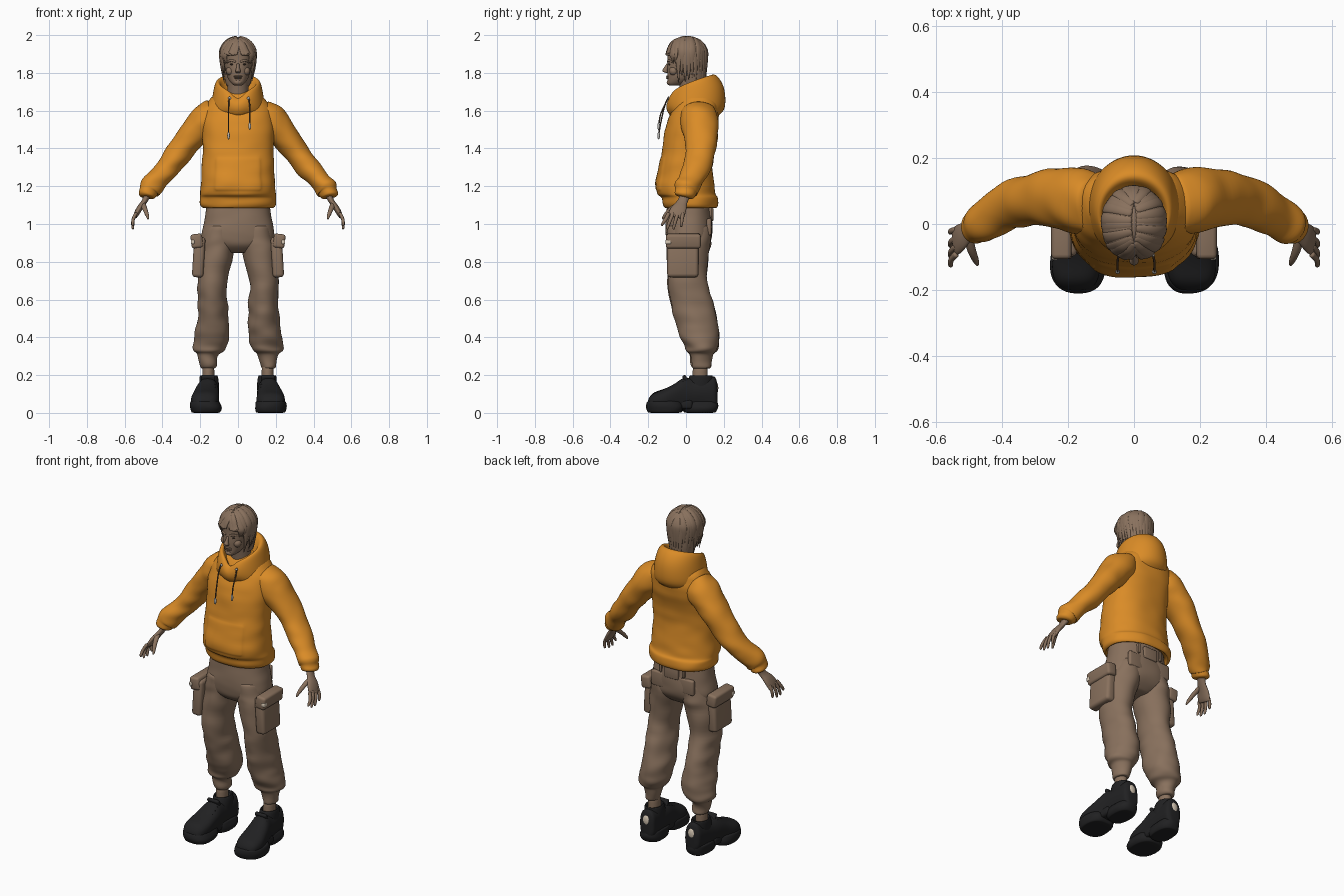
import bpy, bmesh
from math import sin, cos, pi, sqrt
from mathutils import Vector, Matrix, noise

if "Cube" in bpy.data.objects:
    bpy.data.objects.remove(bpy.data.objects["Cube"], do_unlink=True)


def material(name, r, g, b):
    m = bpy.data.materials.new(name)
    m.diffuse_color = (r, g, b, 1)
    m.use_nodes = True
    m.node_tree.nodes["Principled BSDF"].inputs["Base Color"].default_value = (r, g, b, 1)
    return m


brown = material("warm brown", .25, .165, .11)
orange = material("hoodie orange", .7, .26, .02)
black = material("shoe black", .015, .015, .016)
cream = material("cream", .68, .58, .46)
cord_brown = material("cord brown", .1, .06, .035)
metal = material("pale metal", .5, .48, .45)
dark = material("dark brown", .05, .032, .022)
X, Y, Z = Vector((1, 0, 0)), Vector((0, 1, 0)), Vector((0, 0, 1))


def finish(bm, name, mat, subdiv=1):
    bmesh.ops.recalc_face_normals(bm, faces=bm.faces)
    me = bpy.data.meshes.new(name)
    bm.to_mesh(me)
    bm.free()
    me.materials.append(mat)
    me.shade_smooth()
    ob = bpy.data.objects.new(name, me)
    bpy.context.collection.objects.link(ob)
    if subdiv:
        ob.modifiers.new("smooth", "SUBSURF").levels = subdiv
        ob.modifiers["smooth"].render_levels = subdiv
    return ob


def skin(rows, caps=True):
    """Bridge rows of points into a closed tube."""
    bm = bmesh.new()
    vs = [[bm.verts.new(p) for p in row] for row in rows]
    n = len(rows[0])
    for lo, hi in zip(vs, vs[1:]):
        for i in range(n):
            bm.faces.new((lo[i], lo[(i + 1) % n], hi[(i + 1) % n], hi[i]))
    if caps:
        bm.faces.new(vs[0])
        bm.faces.new(vs[-1])
    return bm


def resample(rings, k):
    """Catmull-Rom steps between the given rings."""
    out = []
    for i in range(len(rings) - 1):
        a, b, c, d = (rings[max(0, min(len(rings) - 1, i + o))] for o in (-1, 0, 1, 2))
        for j in range(k):
            t = j / k
            out.append([q + t * (r - p) / 2 + t * t * (2 * p - 5 * q + 4 * r - s) / 2
                        + t ** 3 * (3 * q - p - 3 * r + s) / 2 for p, q, r, s in zip(a, b, c, d)])
    return out + [list(rings[-1])]


def loft(rings, plane=None, n=24, k=3, power=2, fold=0, side=1, ref=Y):
    """Rings are x, y, z and two radii; plane fixes the ring normal, else it follows the path."""
    rings = resample([(side * r[0], *r[1:]) for r in rings], k)
    ctr = [Vector(r[:3]) for r in rings]
    rows = []
    for i, r in enumerate(rings):
        t = plane or (ctr[min(i + 1, len(ctr) - 1)] - ctr[max(i - 1, 0)]).normalized()
        up = ref(ctr[i]) if callable(ref) else ref
        a = up.cross(t).normalized()
        b = t.cross(a)
        row = []
        for j in range(n):
            c, s = cos(2 * pi * j / n), sin(2 * pi * j / n)
            e = 2 / power
            d = a * max(r[3], .001) * abs(c) ** e * (1 if c > 0 else -1)
            d += b * max(r[4], .001) * abs(s) ** e * (1 if s > 0 else -1)
            p = ctr[i] + d
            p += d.normalized() * fold * noise.noise(Vector((p.x * 9, p.y * 9, p.z * 22)))
            row.append(p)
        rows.append(row)
    return skin(rows)


def box(name, mat, loc, size, bevel=.01, tilt=0, axis='Y'):
    bm = bmesh.new()
    bmesh.ops.create_cube(bm, size=1)
    bm.transform(Matrix.Translation(loc) @ Matrix.Rotation(tilt, 4, axis) @ Matrix.Diagonal((*size, 1)))
    ob = finish(bm, name, mat, 0)
    m = ob.modifiers.new("round", "BEVEL")
    m.width, m.segments = bevel, 3
    return ob


def ball(name, mat, loc, size):
    bm = bmesh.new()
    bmesh.ops.create_uvsphere(bm, u_segments=20, v_segments=12, radius=1)
    bm.transform(Matrix.Translation(loc) @ Matrix.Diagonal((*size, 1)))
    return finish(bm, name, mat, 0)


# Hoodie body with ribbed hem and pouch
body = [(1.11, .02, .17, .12), (1.085, .025, .18, .135), (1.1, .025, .198, .145), (1.14, .02, .2, .148),
        (1.16, 0, .2, .155), (1.22, -.005, .197, .152), (1.32, 0, .19, .138), (1.42, .01, .188, .133),
        (1.52, .03, .193, .138), (1.6, .05, .185, .125), (1.66, .06, .15, .105), (1.69, .055, .11, .08),
        (1.71, .05, .06, .05)]
bm = loft([(0, y, z, a, b) for z, y, a, b in body], Z, n=40, power=2.3, fold=.008)
bm.normal_update()
pouch = [f for f in bm.faces if abs(f.calc_center_median().x) < .12
         and 1.18 < f.calc_center_median().z < 1.35 and f.calc_center_median().y < -.05]
bmesh.ops.recalc_face_normals(bm, faces=bm.faces)
bmesh.ops.inset_region(bm, faces=pouch, thickness=.006, depth=.005)
finish(bm, "hoodie_body", orange)

# Hood: tilted rings, low at the throat and high behind the head
hood = [(.14, -.08, .13, 1.59, 1.55), (.145, -.1, .195, 1.62, 1.59), (.14, -.105, .21, 1.645, 1.65),
        (.13, -.1, .2, 1.665, 1.73), (.118, -.085, .165, 1.685, 1.785), (.1, -.07, .135, 1.685, 1.79),
        (.085, -.055, .11, 1.66, 1.75), (.06, -.03, .08, 1.63, 1.68)]
rows = []
for r, front, back, low, high in resample(hood, 2):
    row = []
    for j in range(36):
        c, s = cos(2 * pi * j / 36), sin(2 * pi * j / 36)
        z = low + (high - low) * ((1 + s) / 2) ** .6 - .025 * max(0, -s) ** 20
        row.append(Vector((r * c, (front + back) / 2 + (back - front) / 2 * s, z)))
    rows.append(row)
finish(skin(rows), "hood", orange)

# Drawstrings with tips
for side, x, low in (("right", -.05, 1.48), ("left", .062, 1.53)):
    path = [(x * .9, -.09, 1.675), (x, -.112, 1.63), (x, -.135, low + .05), (x, -.143, low)]
    finish(loft([(*p, .004, .004) for p in path], n=8), side + "_drawstring", cord_brown)
    ball(side + "_drawstring_tip", metal, (x, -.145, low - .012), (.007, .007, .02))
    ball(side + "_drawstring_eyelet", metal, (x * .9, -.094, 1.665), (.008, .005, .008))

# Head, neck and facial features
neck = [(0, .04, 1.6, .065, .065), (0, .03, 1.68, .056, .058), (0, .015, 1.8, .055, .06)]
finish(loft(neck, Z), "neck", brown)
skull = [(1.732, -.062, .018, .025), (1.745, -.05, .036, .048), (1.775, -.025, .056, .073), (1.82, -.006, .068, .095),
         (1.87, 0, .076, .098), (1.92, 0, .078, .098), (1.96, .005, .065, .08), (1.983, .005, .03, .04)]
finish(loft([(0, y, z, a, b) for z, y, a, b in skull], Z, power=2.2), "head", brown)
nose = [(0, -.094, 1.852, .007, .008), (0, -.105, 1.828, .009, .012), (0, -.112, 1.81, .015, .015),
        (0, -.1, 1.8, .012, .008)]
finish(loft(nose, Z, n=12), "nose", brown)
for lip, z, h in (("upper_lip", 1.782, .005), ("lower_lip", 1.773, .006)):
    ball(lip, brown, (0, -.096, z), (.023, .009, h))
ball("mouth_line", dark, (0, -.1, 1.7775), (.02, .004, .0015))
ball("chin", brown, (0, -.086, 1.75), (.022, .016, .015))
for s, side in ((1, "left"), (-1, "right")):
    ball(side + "_eye", dark, (s * .031, -.088, 1.845), (.012, .006, .005))
    brow = [(.012, -.097, 1.858, .004, .006), (.034, -.093, 1.866, .005, .007), (.058, -.072, 1.858, .003, .005)]
    finish(loft(brow, n=8, side=s, ref=Z), side + "_brow", brown)
    ball(side + "_cheek", brown, (s * .04, -.065, 1.81), (.024, .024, .024))
    ball(side + "_ear", brown, (s * .076, .01, 1.83), (.012, .022, .032))

# Hair: a cap open at the face, covered by locks falling from a middle parting
bm = bmesh.new()
bmesh.ops.create_uvsphere(bm, u_segments=32, v_segments=20, radius=1)
bm.transform(Matrix.Translation((0, .005, 1.895)) @ Matrix.Diagonal((.095, .104, .096, 1)))
gap = [f for f in bm.faces if f.calc_center_median().y < -.02 and f.calc_center_median().z < 1.92]
bmesh.ops.delete(bm, geom=gap, context='FACES')
finish(bm, "hair_cap", brown, 0)
finish(loft([(0, .04, 1.72, .06, .06), (0, .04, 1.8, .078, .068), (0, .03, 1.89, .088, .075)], Z), "hair_nape", brown)
count = 34
for i in range(count):
    az = 2 * pi * (i + .5) / count
    ca, sa = cos(az), sin(az)
    wob = sin(i * 2.4)
    fringe = sa < -.55
    end = (1.85 if sa > -.85 else 1.9) if fringe else 1.765 + .02 * wob - .02 * max(0, sa)
    path = []
    for t in (.05, .4, .75, 1.1, 1.45):
        x, y = sin(t) * ca, sa * (.55 + .45 * sin(t))
        if fringe:
            x += .25 * sin(t) ** 3 * (1 if ca > 0 else -1) * (1 - abs(ca))
        h = sqrt(max(0, 1 - x * x - y * y))
        path.append((x * .095, .005 + y * .107, 1.897 + .093 * h, .014 + .006 * t, .007 + .002 * wob))
    x, y, z = path[-1][:3]
    for u in (.35, .7, 1):
        grow = 1 - .22 * u * u
        path.append((x * grow, .005 + (y - .005) * (1 - .08 * u), z + (end - z) * u, .021 * (1.1 - u), .009 * (1.1 - u)))
    finish(loft(path, n=8, k=2, ref=lambda p: p - Vector((0, .005, 1.87))), "hair_lock", brown)

# Trouser seat, waistband patch and belt loops
hips = [(1.13, .015, .16, .115), (1.05, .015, .175, .12), (.98, .015, .188, .125), (.92, .015, .196, .121),
        (.88, .012, .165, .1), (.845, .01, .07, .06)]
finish(loft([(0, y, z, a, b) for z, y, a, b in hips], Z, n=36, power=2.3, fold=.005), "trouser_seat", brown)
box("waist_patch", brown, (0, .135, 1.05), (.09, .02, .07), .006)

arm = [(.11, .06, 1.61, .07, .08), (.165, .068, 1.555, .09, .1), (.23, .078, 1.485, .08, .092),
       (.305, .077, 1.385, .068, .08), (.37, .057, 1.3, .062, .074), (.43, .025, 1.232, .058, .066),
       (.467, .002, 1.188, .058, .062), (.475, -.003, 1.176, .05, .054), (.485, -.01, 1.15, .045, .05),
       (.487, -.012, 1.142, .03, .035)]
leg = [(1, .09, .015, .085, .115), (.92, .1, .015, .092, .118), (.85, .115, .01, .096, .112),
       (.7, .136, .006, .079, .105), (.6, .136, .027, .08, .11), (.5, .135, .05, .083, .115),
       (.42, .138, .07, .09, .106), (.36, .147, .08, .091, .09), (.328, .156, .08, .08, .08),
       (.308, .156, .08, .054, .06), (.25, .157, .08, .044, .055), (.235, .157, .08, .035, .045)]
hand = [(.475, 0, 1.165, .022, .03), (.495, -.018, 1.12, .015, .027), (.52, -.035, 1.085, .016, .04),
        (.538, -.05, 1.052, .014, .045), (.545, -.055, 1.035, .008, .04)]
upper = [(.168, .15, .025, .09, .05), (.155, .15, .047, .105, .085), (.12, .152, .052, .105, .085),
         (.04, .156, .055, .1, .08), (-.01, .162, .06, .1, .085), (-.06, .168, .068, .085, .07),
         (-.12, .173, .075, .07, .055), (-.17, .175, .066, .06, .045), (-.195, .175, .045, .05, .03),
         (-.202, .175, .02, .045, .015)]
for s, side in ((1, "left"), (-1, "right")):
    finish(loft(arm, n=28, fold=.012, side=s), side + "_sleeve", orange)

    # Hand with four fingers and a thumb
    finish(loft(hand, n=16, side=s), side + "_palm", brown)
    for i, (base, tip, drop) in enumerate(((-.09, -.125, .99), (-.067, -.097, .973), (-.042, -.065, .972), (-.018, -.025, .985))):
        path = [(.538, base, 1.06, .01, .011), (.555, (base + tip) / 2, 1.025, .009, .01),
                (.557, tip, drop + .01, .008, .008), (.554, tip, drop, .003, .004)]
        finish(loft(path, n=10, side=s), side + "_finger", brown)
    thumb = [(.505, -.035, 1.11, .012, .016), (.493, -.08, 1.08, .012, .014), (.48, -.112, 1.045, .01, .01),
             (.475, -.125, 1.025, .004, .004)]
    finish(loft(thumb, n=10, side=s, ref=X), side + "_thumb", brown)

    # Trouser leg, ankle and cargo pocket
    finish(loft([(x, y, z, a, b) for z, x, y, a, b in leg], Z, n=28, fold=.014, side=s), side + "_trouser_leg", brown)
    finish(loft([(.157, .075, .27, .032, .04), (.157, .075, .1, .032, .04)], Z, side=s), side + "_ankle", brown)
    box(side + "_cargo_pocket", brown, (s * .208, -.017, .825), (.06, .165, .215), .018, s * -.06)
    box(side + "_pocket_flap", brown, (s * .218, -.014, .91), (.062, .185, .075), .014, s * .12)
    box(side + "_flap_buckle", cream, (s * .24, -.094, .905), (.02, .03, .022), .005)
    box(side + "_back_pocket", brown, (s * .09, .122, .985), (.1, .025, .09), .01)
    box(side + "_belt_loop", brown, (s * .075, .128, 1.065), (.016, .02, .06), .004)

    # Shoe: upper, collar, split sole, tongue and heel patch
    rings = [(x, y, c, a, b) for y, x, a, c, b in upper]
    finish(loft(rings, Y, n=24, power=2.4, side=s, ref=Z, fold=.004), side + "_shoe_upper", black)
    collar = [(.152, .07, .1, .05, .08), (.153, .075, .16, .052, .07), (.155, .08, .195, .048, .062),
              (.155, .08, .195, .04, .052), (.155, .08, .16, .03, .04)]
    finish(loft(collar, Z, side=s), side + "_shoe_collar", black)
    for part, x, y, w, l in (("heel_sole", .152, .075, .062, .093), ("front_sole", .173, -.112, .084, .098)):
        sole = [(x, y, 0, w * .85, l * .85), (x, y, .01, w * .95, l * .95), (x, y, .035, w, l), (x, y, .065, w * .9, l * .93)]
        finish(loft(sole, Z, n=32, power=2.6, side=s, fold=.008), side + "_" + part, black)
    box(side + "_arch", black, (s * .162, -.01, .045), (.11, .09, .05), .015)
    box(side + "_shoe_tongue", black, (s * .158, .005, .165), (.075, .02, .075), .008, .5, 'X')
    for i in range(3):
        box(side + "_shoe_lace", black, (s * .162, -.015 - .025 * i, .162 - .014 * i), (.085, .012, .012), .004)
    ball(side + "_heel_patch", cream, (s * .15, .155, .132), (.028, .016, .036))
